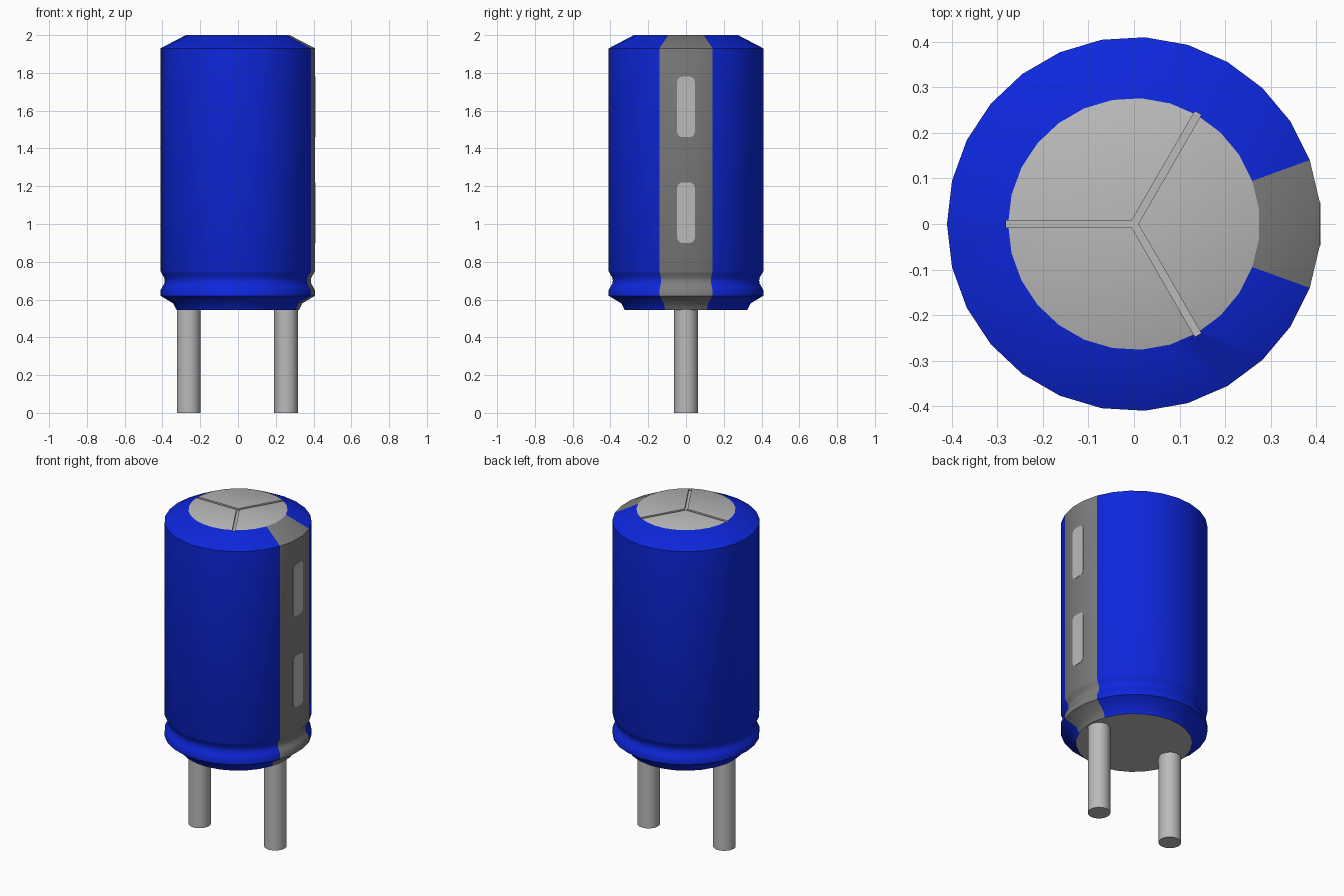
import bpy, bmesh, math
from mathutils import Matrix, Vector

default = bpy.data.objects.get("Cube")
if default:
    bpy.data.objects.remove(default, do_unlink=True)


def material(name, rgb):
    m = bpy.data.materials.new(name)
    m.use_nodes = True
    m.diffuse_color = (*rgb, 1)
    m.node_tree.nodes["Principled BSDF"].inputs["Base Color"].default_value = (*rgb, 1)
    return m


BLUE = material("blue sleeve", (0.004, 0.02, 0.72))
DARK = material("stripe grey", (0.21, 0.21, 0.21))
LIGHT = material("light metal grey", (0.49, 0.49, 0.49))


def make_object(name, bm, mats):
    bmesh.ops.recalc_face_normals(bm, faces=bm.faces[:])
    mesh = bpy.data.meshes.new(name)
    bm.to_mesh(mesh)
    bm.free()
    for m in mats:
        mesh.materials.append(m)
    ob = bpy.data.objects.new(name, mesh)
    bpy.context.scene.collection.objects.link(ob)
    return ob


def activate(ob):
    bpy.ops.object.select_all(action='DESELECT')
    ob.select_set(True)
    bpy.context.view_layer.objects.active = ob


def smooth(ob):
    activate(ob)
    bpy.ops.object.shade_smooth_by_angle(angle=math.radians(35))


def extrude_up(bm, points, height):
    """Closed prism from an outline of 3D points."""
    face = bm.faces.new([bm.verts.new(p) for p in points])
    ext = bmesh.ops.extrude_face_region(bm, geom=[face])
    bmesh.ops.translate(bm, vec=height, verts=[v for v in ext["geom"]
                                               if isinstance(v, bmesh.types.BMVert)])


# Can: lathed profile with a crimped neck, stripe on the three +x columns
SIDES = 27
STEP = 2 * math.pi / SIDES
profile = [(0.325, 0.545), (0.343, 0.58), (0.41, 0.62), (0.41, 0.65), (0.402, 0.665),
           (0.391, 0.683), (0.388, 0.70), (0.391, 0.717), (0.402, 0.735), (0.41, 0.75),
           (0.41, 1.93), (0.276, 2.0)]
bm = bmesh.new()
rings = [[bm.verts.new((r * math.cos((i + 0.5) * STEP), r * math.sin((i + 0.5) * STEP), z))
          for i in range(SIDES)] for r, z in profile]
for low, high in zip(rings, rings[1:]):
    for i in range(SIDES):
        j = (i + 1) % SIDES
        f = bm.faces.new((low[i], low[j], high[j], high[i]))
        # columns 0, 25 and 26 surround the +x axis
        f.material_index = 1 if (i + 2) % SIDES < 3 else 0
for ring in (rings[0], rings[-1]):
    bm.faces.new(ring).material_index = 2
can = make_object("can", bm, [BLUE, DARK, LIGHT])

# Vent score: three-armed groove cut into the top
HALF, REACH, DEPTH = 0.008, 0.281, 0.014
outline = []
for deg in (60, 180, 300):
    a = math.radians(deg)
    along = Vector((math.cos(a), math.sin(a), 0))
    side = Vector((-along.y, along.x, 0)) * HALF
    outline += [along * REACH - side, along * REACH + side]
    inner = a + math.pi / 3
    outline.append(Vector((math.cos(inner), math.sin(inner), 0)) * HALF / math.sin(math.pi / 3))
bm = bmesh.new()
extrude_up(bm, [p + Vector((0, 0, 2.0 - DEPTH)) for p in outline], (0, 0, 0.1))
for f in bm.faces:
    f.material_index = 2
cutter = make_object("vent_cutter", bm, [BLUE, DARK, LIGHT])
cutter.hide_render = True
activate(can)
mod = can.modifiers.new("vent score", 'BOOLEAN')
mod.operation = 'DIFFERENCE'
mod.solver = 'EXACT'
mod.object = cutter
bpy.ops.object.modifier_apply(modifier=mod.name)
bpy.data.objects.remove(cutter, do_unlink=True)
smooth(can)

# Minus marks: rounded plates on the flat middle column of the stripe
FACE_X = 0.41 * math.cos(STEP / 2)
W, CORNER = 0.047, 0.028
for name, z0, z1 in (("lower_minus_mark", 0.90, 1.22), ("upper_minus_mark", 1.46, 1.78)):
    pts = []
    for cy, cz, start in ((W - CORNER, z1 - CORNER, 0), (CORNER - W, z1 - CORNER, 90),
                          (CORNER - W, z0 + CORNER, 180), (W - CORNER, z0 + CORNER, 270)):
        for k in range(5):
            a = math.radians(start + k * 22.5)
            pts.append((FACE_X - 0.001, cy + CORNER * math.cos(a), cz + CORNER * math.sin(a)))
    bm = bmesh.new()
    extrude_up(bm, pts, (0.003, 0, 0))
    make_object(name, bm, [LIGHT])

# Leads: round pins reaching slightly into the can
for name, x in (("left_lead", 0.254), ("right_lead", -0.261)):
    bm = bmesh.new()
    bmesh.ops.create_cone(bm, cap_ends=True, segments=24, radius1=0.063, radius2=0.063,
                          depth=0.56, matrix=Matrix.Translation((x, 0, 0.28)))
    smooth(make_object(name, bm, [LIGHT]))
